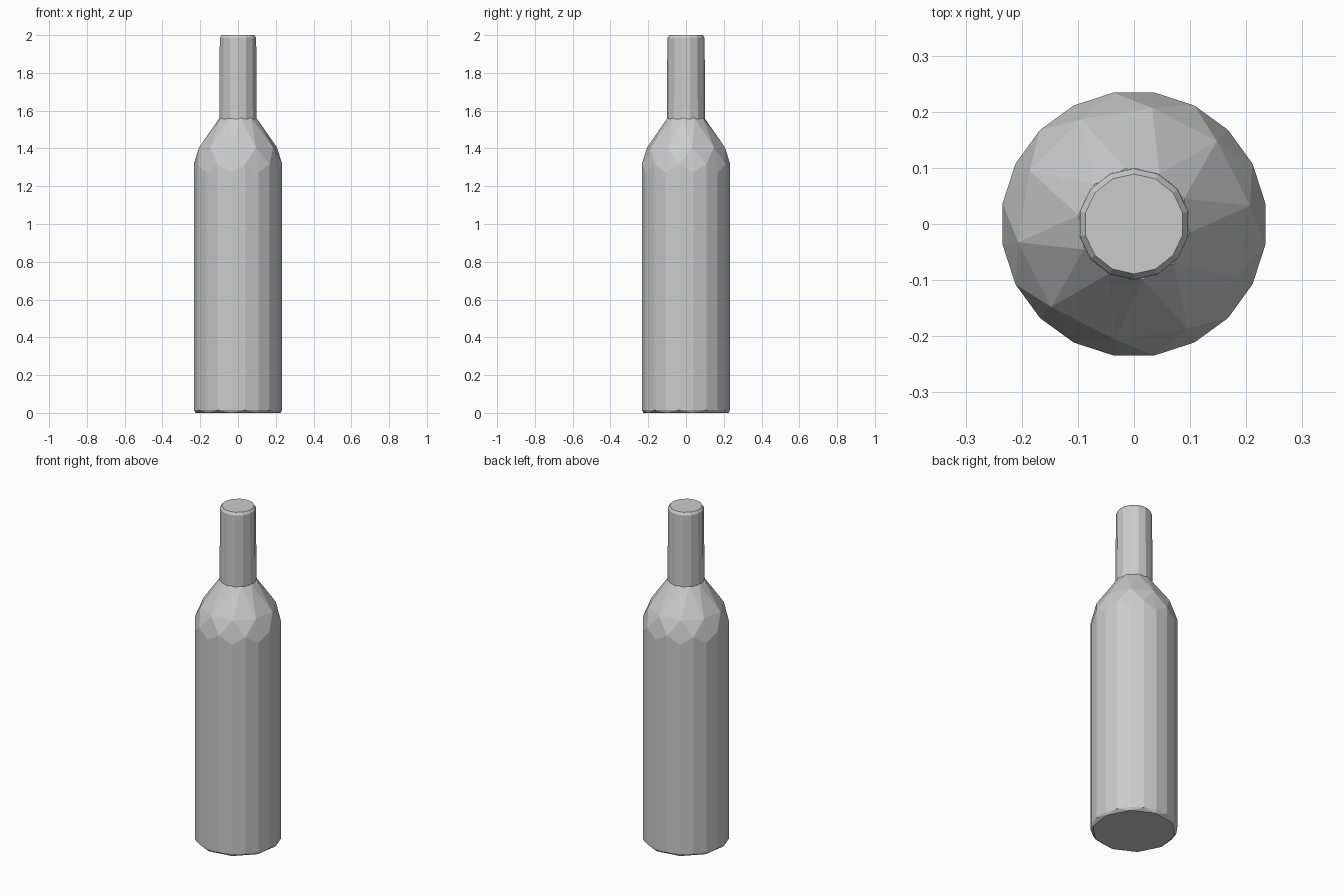
import bpy, bmesh
from math import sin, cos, pi

cube = bpy.data.objects.get("Cube")
if cube:
    bpy.data.objects.remove(cube)

grey = bpy.data.materials.new("plain grey")
grey.use_nodes = True
colour = (0.6, 0.6, 0.6, 1)
grey.diffuse_color = colour
grey.node_tree.nodes["Principled BSDF"].inputs["Base Color"].default_value = colour


def ring(bm, sides, radius, z, turn=0.5, wave=0.0):
    """Ring of points; wave lifts every other point for an uneven edge."""
    return [bm.verts.new((radius * cos(2 * pi * (i + turn) / sides),
                          radius * sin(2 * pi * (i + turn) / sides),
                          z + (wave if i % 2 else -wave))) for i in range(sides)]


def join_equal(bm, low, high):
    n = len(low)
    for i in range(n):
        j = (i + 1) % n
        bm.faces.new((low[i], low[j], high[j], high[i]))


def join_half(bm, many, few):
    """Join a ring to one with half as many points, each above an even point."""
    n, m = len(many), len(few)
    for k in range(m):
        a, b, c = many[2 * k], many[2 * k + 1], many[(2 * k + 2) % n]
        p, q = few[k], few[(k + 1) % m]
        bm.faces.new((a, b, p))
        bm.faces.new((b, q, p))
        bm.faces.new((b, c, q))


def finish(name, bm):
    bmesh.ops.recalc_face_normals(bm, faces=bm.faces[:])
    mesh = bpy.data.meshes.new(name)
    bm.to_mesh(mesh)
    bm.free()
    mesh.materials.append(grey)
    obj = bpy.data.objects.new(name, mesh)
    bpy.context.collection.objects.link(obj)


# Body: faceted base, straight wall and sloping shoulder
bm = bmesh.new()
base = ring(bm, 10, 0.228, 0, 0.25)
wall_low = ring(bm, 20, 0.237, 0.016)
wall_high = ring(bm, 20, 0.237, 1.295, wave=0.022)
shoulder = ring(bm, 10, 0.209, 1.405, 0.25)
collar = ring(bm, 10, 0.1, 1.56, 0.75)
bm.faces.new(base)
join_half(bm, wall_low, base)
join_equal(bm, wall_low, wall_high)
join_half(bm, wall_high, shoulder)
for i in range(10):
    j = (i + 1) % 10
    bm.faces.new((shoulder[i], shoulder[j], collar[i]))
    bm.faces.new((shoulder[j], collar[j], collar[i]))
bm.faces.new(collar)
finish("bottle_body", bm)

# Neck: plain tube with a slightly bevelled closed top
bm = bmesh.new()
rings = [ring(bm, 14, r, z) for r, z in ((0.1, 1.555), (0.099, 1.985), (0.089, 2.0))]
for low, high in zip(rings, rings[1:]):
    join_equal(bm, low, high)
bm.faces.new(rings[0])
bm.faces.new(rings[-1])
finish("bottle_neck", bm)
